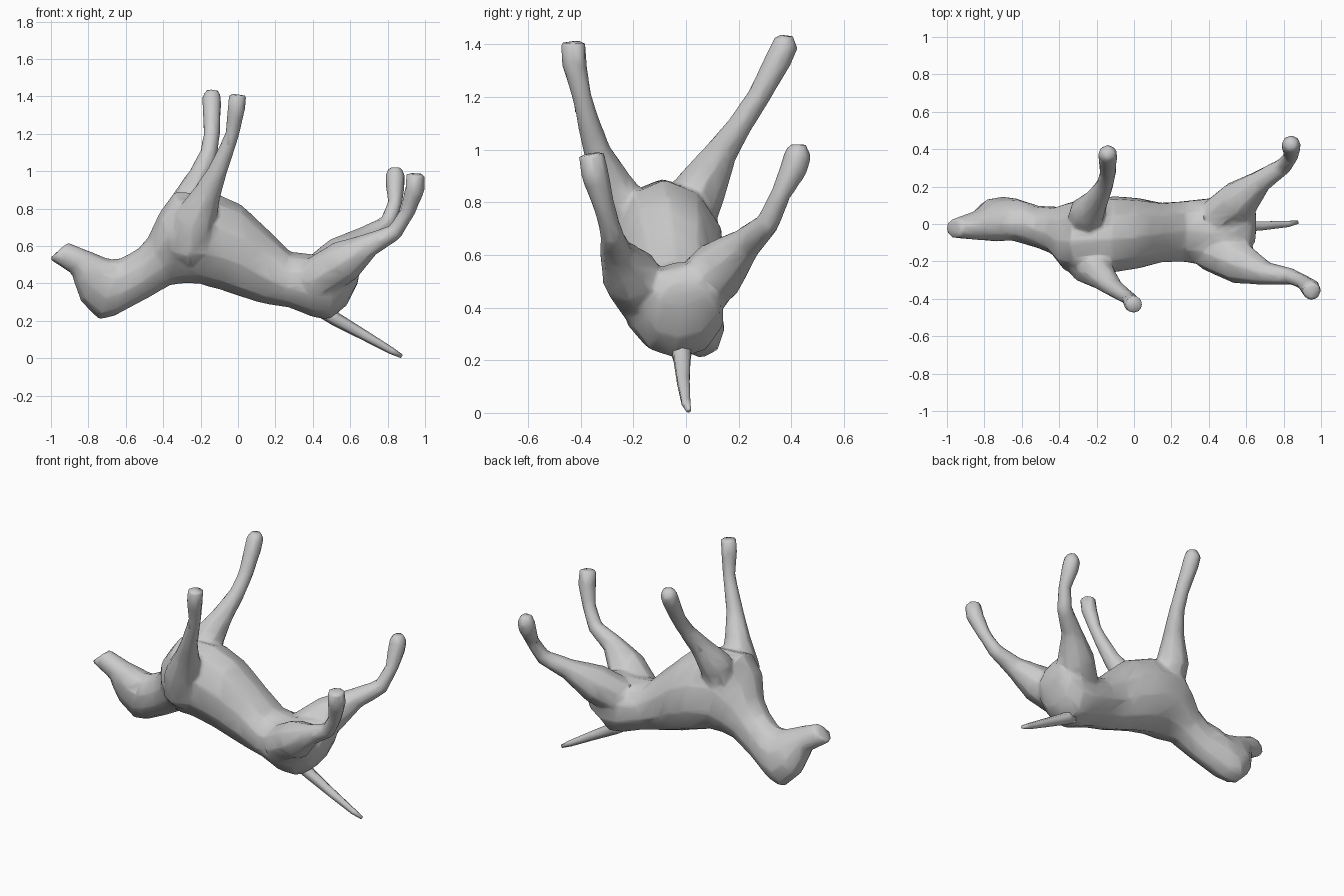
import bpy, bmesh, math
from mathutils import Vector


def loft(bm, rings):
    """Skin a closed tube through rings of points, with flat ends."""
    loops = [[bm.verts.new(p) for p in ring] for ring in rings]
    n = len(loops[0])
    faces = []
    for a, b in zip(loops, loops[1:]):
        for i in range(n):
            j = (i + 1) % n
            faces.append(bm.faces.new((a[i], a[j], b[j], b[i])))
    faces.append(bm.faces.new(loops[0][::-1]))
    faces.append(bm.faces.new(loops[-1]))
    bmesh.ops.recalc_face_normals(bm, faces=faces)


def oval(top, bottom, half_width, n=10):
    """Oval ring between a top and a bottom silhouette point."""
    top, bottom = Vector(top), Vector(bottom)
    mid, up = (top + bottom) / 2, (top - bottom) / 2
    side = Vector((0, half_width * 1.03, 0))
    return [mid + up * math.cos(math.tau * i / n) + side * math.sin(math.tau * i / n)
            for i in range(n)]


def limb(bm, path, n=8):
    """Tapered tube along points (x, y, z, radius)."""
    pts = [Vector(p[:3]) for p in path]
    rings = []
    for k, p in enumerate(path):
        t = (pts[min(k + 1, len(pts) - 1)] - pts[max(k - 1, 0)]).normalized()
        u = t.cross(Vector((0, 1, 0))).normalized()
        v = t.cross(u)
        r = p[3] * 1.05
        rings.append([pts[k] + (u * math.cos(math.tau * i / n) + v * math.sin(math.tau * i / n)) * r
                      for i in range(n)])
    loft(bm, rings)


def make(name, bm):
    me = bpy.data.meshes.new(name)
    bm.to_mesh(me)
    bm.free()
    for p in me.polygons:
        p.use_smooth = True
    ob = bpy.data.objects.new(name, me)
    bpy.context.collection.objects.link(ob)
    return ob


# Torso, neck and head: (belly x, z, back x, z, belly y, back y, half width)
trunk = [
    (-.91, .62, -1.01, .53, -.02, -.025, .05),
    (-.80, .575, -.89, .45, -.02, 0, .075),
    (-.70, .535, -.875, .40, 0, .01, .095),
    (-.67, .53, -.84, .30, 0, .04, .11),
    (-.63, .535, -.745, .205, 0, .06, .11),
    (-.59, .555, -.66, .225, 0, .04, .115),
    (-.53, .59, -.50, .31, -.03, 0, .11),
    (-.48, .65, -.36, .39, -.05, -.02, .125),
    (-.42, .78, -.28, .40, -.09, -.04, .18),
    (-.34, .89, -.20, .395, -.09, -.04, .20),
    (-.12, .885, -.08, .36, -.08, -.03, .20),
    (.02, .82, .04, .32, -.07, -.03, .185),
    (.16, .69, .14, .29, -.05, -.04, .16),
    (.28, .57, .27, .27, -.04, -.04, .165),
    (.42, .555, .40, .22, -.05, -.04, .185),
    (.54, .575, .49, .205, -.03, -.03, .175),
    (.63, .56, .58, .28, .01, -.03, .145),
    (.655, .50, .64, .40, .01, -.03, .09),
]
bm = bmesh.new()
loft(bm, [oval((a, e, b), (c, f, d), w) for a, b, c, d, e, f, w in trunk])

# Front legs, from inside the chest to the foot
limb(bm, [(-.22, -.07, .56, .05), (-.25, -.01, .72, .11), (-.25, .06, .86, .095),
          (-.195, .135, .99, .06), (-.155, .21, 1.10, .045), (-.14, .275, 1.20, .042),
          (-.14, .355, 1.35, .05), (-.14, .375, 1.395, .05), (-.135, .375, 1.435, .032)])
limb(bm, [(-.24, -.08, .46, .05), (-.26, -.165, .60, .125), (-.23, -.22, .74, .11),
          (-.165, -.285, .88, .072), (-.11, -.34, 1.0, .05), (-.06, -.375, 1.12, .041),
          (-.03, -.395, 1.20, .036), (-.01, -.425, 1.33, .046), (0, -.43, 1.41, .046)])

# Rear legs, from inside the hips to the foot
limb(bm, [(.32, -.07, .37, .05), (.41, -.14, .42, .11), (.57, -.21, .52, .11),
          (.71, -.265, .61, .06), (.84, -.28, .675, .043), (.905, -.31, .78, .039),
          (.945, -.345, .90, .051), (.95, -.36, .985, .048)])
limb(bm, [(.32, -.03, .38, .05), (.42, .01, .43, .11), (.56, .125, .545, .11),
          (.68, .23, .645, .06), (.80, .31, .72, .044), (.84, .36, .83, .037),
          (.84, .41, .93, .05), (.84, .425, .98, .05), (.84, .425, 1.02, .033)])
body = make("body_with_legs", bm)

# Fuse the limbs into the trunk, then reduce to a low-poly skin
fuse = body.modifiers.new("fuse", 'REMESH')
fuse.mode = 'VOXEL'
fuse.voxel_size = .012
fuse.use_smooth_shade = True
soften = body.modifiers.new("soften", 'SMOOTH')
soften.factor = .5
soften.iterations = 5
reduce = body.modifiers.new("reduce", 'DECIMATE')
reduce.ratio = .05

# Tail
bm = bmesh.new()
limb(bm, [(.45, -.02, .27, .05), (.52, -.015, .21, .035), (.68, -.01, .12, .026),
          (.82, 0, .04, .018), (.875, .01, .01, .01)], 6)
make("tail", bm)
